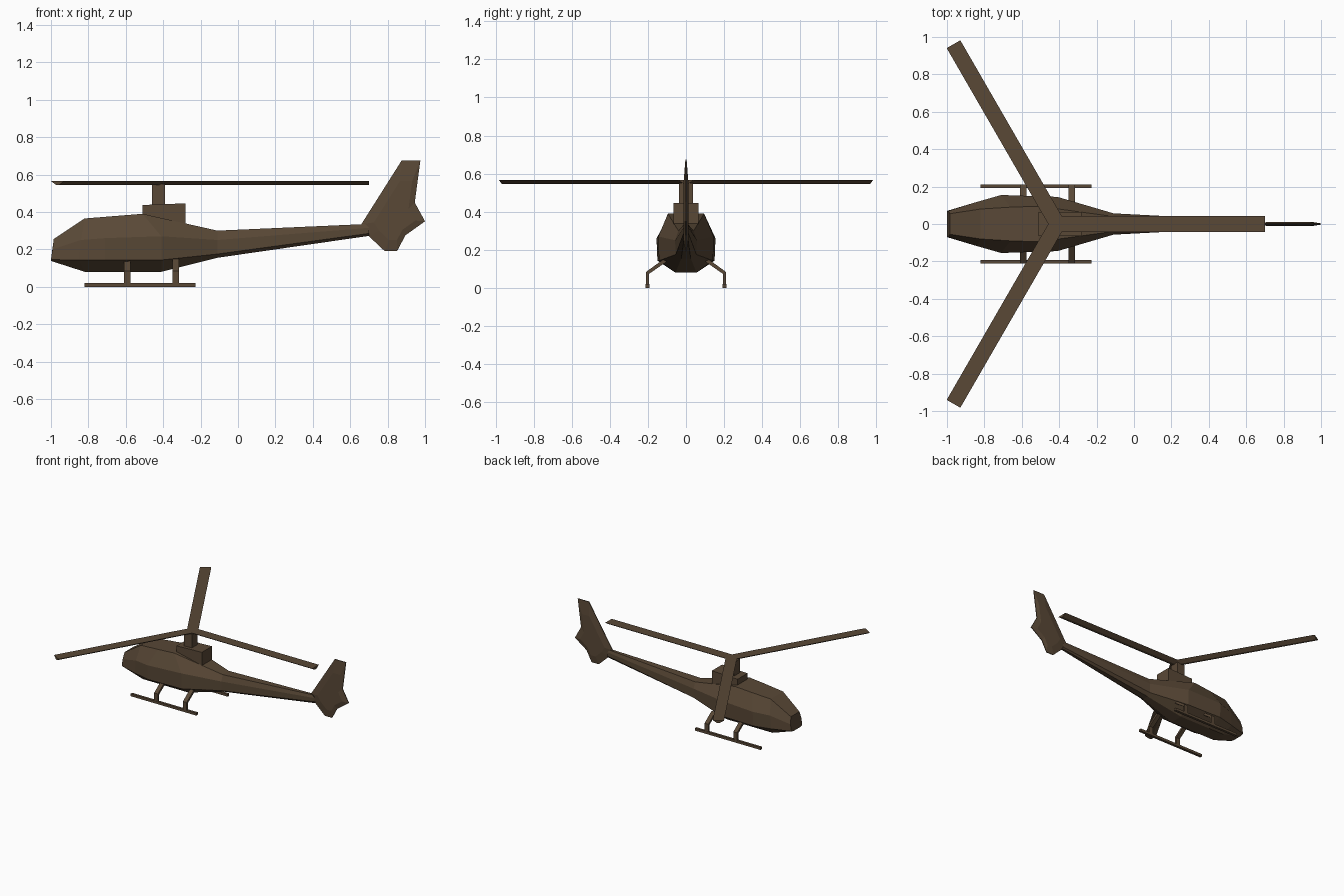
import bpy, bmesh, math
from mathutils import Vector, Matrix

if "Cube" in bpy.data.objects:
    bpy.data.objects.remove(bpy.data.objects["Cube"])

brown = bpy.data.materials.new("dark_brown")
brown.diffuse_color = (0.10, 0.065, 0.037, 1)
brown.use_nodes = True
brown.node_tree.nodes["Principled BSDF"].inputs["Base Color"].default_value = brown.diffuse_color


def make(name, verts, faces):
    bm = bmesh.new()
    vs = [bm.verts.new(v) for v in verts]
    for f in faces:
        bm.faces.new([vs[i] for i in f])
    bmesh.ops.recalc_face_normals(bm, faces=bm.faces)
    me = bpy.data.meshes.new(name)
    bm.to_mesh(me)
    bm.free()
    me.materials.append(brown)
    ob = bpy.data.objects.new(name, me)
    bpy.context.collection.objects.link(ob)
    return ob


def loft(name, rings):
    """Skin equal-length rings of points and cap both ends."""
    n = len(rings[0])
    verts = [p for r in rings for p in r]
    faces = [(k * n + i, k * n + (i + 1) % n, (k + 1) * n + (i + 1) % n, (k + 1) * n + i)
             for k in range(len(rings) - 1) for i in range(n)]
    faces += [tuple(range(n)), tuple(range(len(verts) - n, len(verts)))]
    return make(name, verts, faces)


def section(*half):
    """Mirror one side of a cross-section (x, y, z) from belly to roof."""
    return list(half) + [(x, -y, z) for x, y, z in reversed(half)]


# Fuselage and tail boom: belly, lower crease, widest line, roof at each station
loft("fuselage", [
    section((-1.0, .045, .138), (-1.0, .07, .145), (-.992, .07, .20), (-.985, .055, .255)),
    section((-.82, .055, .08), (-.85, .115, .143), (-.84, .118, .25), (-.82, .08, .365)),
    section((-.68, .055, .08), (-.71, .15, .143), (-.71, .155, .26), (-.66, .09, .378)),
    section((-.41, .055, .08), (-.41, .142, .143), (-.41, .145, .27), (-.51, .095, .39)),
    section((-.11, .025, .155), (-.11, .055, .175), (-.11, .057, .25), (-.11, .04, .30)),
    section((.70, .008, .272), (.70, .014, .285), (.70, .014, .315), (.68, .01, .335)),
])

# Tail fin: thin rim with a slightly thicker core
rim = [(.66, .335), (.875, .675), (.975, .675), (.945, .45), (1.0, .35),
       (.895, .275), (.85, .19), (.785, .19), (.70, .27)]
core = [(c[0] + (.85 - c[0]) * .35, c[1] + (.36 - c[1]) * .35) for c in rim]
loft("tail_fin", [[(x, y, z) for x, z in pts] for pts, y in
                  ((core, -.012), (rim, -.003), (rim, .003), (core, .012))])

# Engine housing and rotor mast
loft("engine_housing", [[(-.51, y, .36), (-.28, y, .31), (-.28, y, .446), (-.51, y, .437)]
                        for y in (-.065, .065)])
loft("rotor_mast", [[(-.46, -.036, z), (-.39, -.036, z), (-.39, .036, z), (-.46, .036, z)]
                    for z in (.40, .55)])


# Rotor: three blades mitred at the hub, narrower underneath
def blade_ring(w, z):
    m = w / math.sqrt(3)
    return [Vector(p) for p in ((0, 0, z), (m, -w, z), (1.11, -w, z), (1.11, w, z), (m, w, z))]


for i in range(3):
    turn = Matrix.Translation((-.41, 0, 0)) @ Matrix.Rotation(i * math.tau / 3, 4, 'Z')
    loft(f"rotor_blade_{i + 1}", [[turn @ p for p in blade_ring(w, z)]
                                  for w, z in ((.01, .545), (.042, .566))])

# Landing gear: bent struts and skids on both sides
for side, s in (("left", -1), ("right", 1)):
    loft(f"skid_{side}", [[(x, s * .192, 0), (x, s * .212, 0), (x, s * .212, .02), (x, s * .192, .02)]
                          for x in (-.82, -.228)])
    for place, x in (("front", -.592), ("rear", -.332)):
        path = [(.195, .211, .005, .005), (.195, .211, .073, .083), (.10, .12, .139, .149)]
        loft(f"strut_{place}_{side}", [
            [(x - .017, s * a, za), (x + .017, s * a, za), (x + .017, s * b, zb), (x - .017, s * b, zb)]
            for a, b, za, zb in path])
